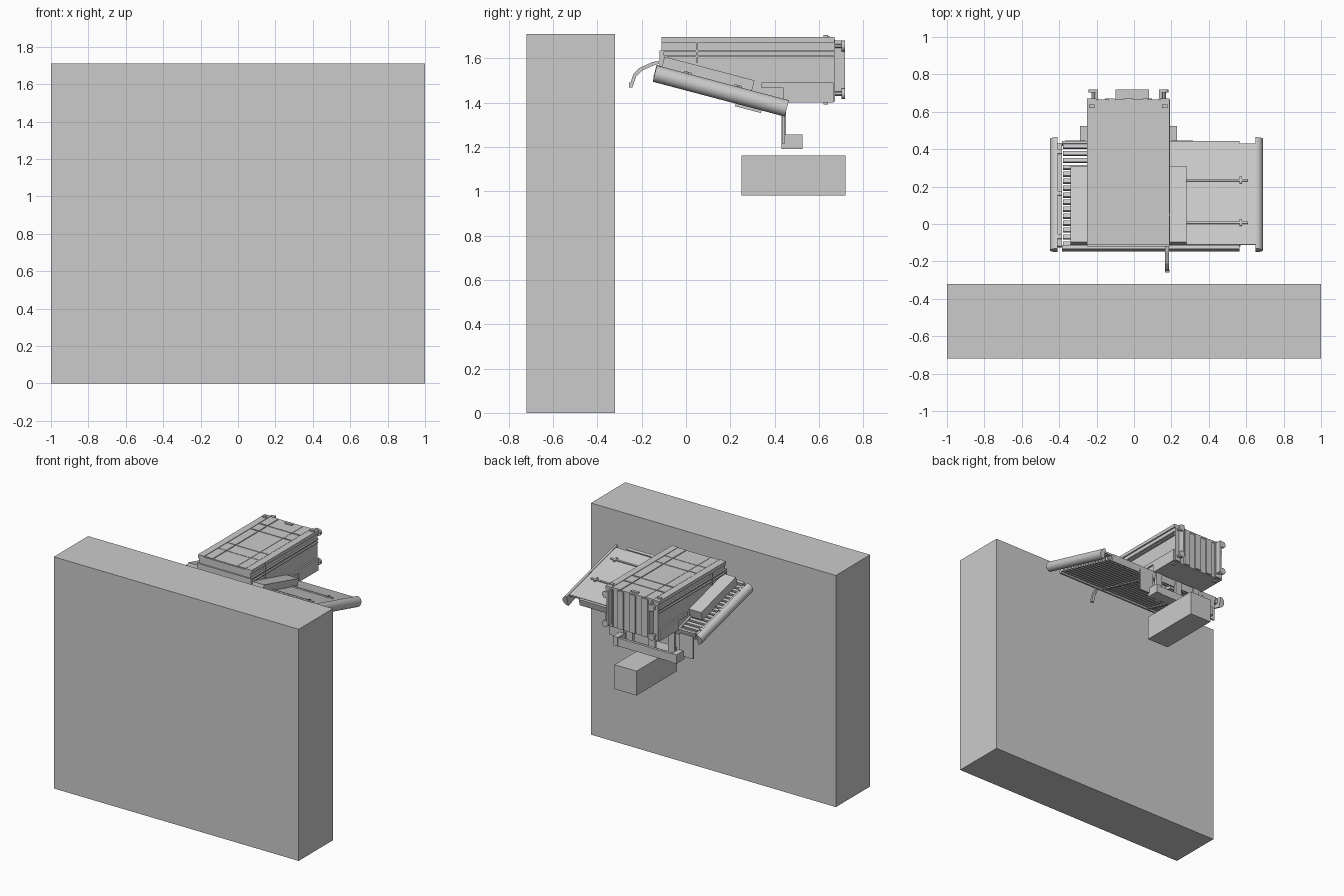
import bpy, bmesh, math
from mathutils import Matrix, Vector

TILT = Matrix.Translation((0, 0.157, 1.452)) @ Matrix.Rotation(math.radians(-14.8), 4, 'X')


def finish(name, bm, mat=None, smooth=False):
    if mat:
        bm.transform(mat)
    bmesh.ops.recalc_face_normals(bm, faces=bm.faces)
    me = bpy.data.meshes.new(name)
    bm.to_mesh(me)
    bm.free()
    ob = bpy.data.objects.new(name, me)
    bpy.context.collection.objects.link(ob)
    if smooth:
        bpy.ops.object.select_all(action='DESELECT')
        ob.select_set(True)
        bpy.context.view_layer.objects.active = ob
        bpy.ops.object.shade_smooth_by_angle()
    return ob


def add_box(bm, x0, x1, y0, y1, z0, z1):
    m = Matrix.Translation(((x0 + x1) / 2, (y0 + y1) / 2, (z0 + z1) / 2))
    bmesh.ops.create_cube(bm, size=1, matrix=m @ Matrix.Diagonal((x1 - x0, y1 - y0, z1 - z0, 1)))


def boxes(name, items, mat=None):
    bm = bmesh.new()
    for b in items:
        add_box(bm, *b)
    return finish(name, bm, mat)


def prism(name, pts, vec, mat=None, smooth=False):
    bm = bmesh.new()
    f = bm.faces.new([bm.verts.new(p) for p in pts])
    r = bmesh.ops.extrude_face_region(bm, geom=[f])
    bmesh.ops.translate(bm, vec=Vector(vec),
                        verts=[v for v in r['geom'] if isinstance(v, bmesh.types.BMVert)])
    return finish(name, bm, mat, smooth)


# wall and the separate low block
boxes("wall", [(-1, 1, -0.72, -0.32, 0, 1.71)])
boxes("low_block", [(-0.10, 0.08, 0.25, 0.72, 0.98, 1.16)])

# main housing: side profile with sloped underside
side = [(-0.11, 1.688), (0.66, 1.688), (0.66, 1.40), (0.46, 1.40), (-0.11, 1.57)]
prism("housing", [(-0.24, y, z) for y, z in side], (0.42, 0, 0))

# top corner rails, roof panels and hatch
boxes("top_rails", [(-0.25, -0.20, -0.11, 0.67, 1.67, 1.695),
                    (0.14, 0.19, -0.11, 0.67, 1.67, 1.695)])
roof = []
for y0, y1 in ((-0.105, 0.05), (0.054, 0.157), (0.163, 0.425), (0.435, 0.525), (0.535, 0.665)):
    roof += [(-0.197, -0.133, y0, y1, 1.68, 1.694), (-0.128, 0.067, y0, y1, 1.68, 1.692),
             (0.072, 0.137, y0, y1, 1.68, 1.694)]
boxes("roof_panels", roof)
boxes("roof_handle", [(-0.06, 0.0, 0.627, 0.648, 1.69, 1.70)])

# side trim: long ledges, lower skirts and front posts
trim = []
for x0, x1 in ((-0.252, -0.235), (0.175, 0.192)):
    trim += [(x0, x1, -0.11, 0.665, 1.605, 1.612), (x0, x1, -0.11, 0.665, 1.628, 1.636),
             (x0, x1, 0.34, 0.665, 1.465, 1.49), (x0, x1, 0.44, 0.665, 1.40, 1.465),
             (x0, x1, 0.045, 0.055, 1.58, 1.695)]
boxes("side_trim", trim)

# rear face strips, fins and corner knobs
boxes("rear_strips", [(x, x + 0.05, 0.655, 0.672, 1.405, 1.685)
                      for x in (-0.24, -0.155, -0.055, 0.045, 0.13)])
boxes("rear_fins", [(x, x + 0.012, 0.66, 0.718, 1.43, 1.68) for x in (-0.205, 0.135)])
bm = bmesh.new()
for x in (-0.218, 0.16):
    for z in (1.44, 1.655):
        m = Matrix.Translation((x, 0.71, z)) @ Matrix.Rotation(math.pi / 2, 4, 'X')
        bmesh.ops.create_cone(bm, cap_ends=True, segments=16, radius1=0.024, radius2=0.024,
                              depth=0.016, matrix=m)
        m = Matrix.Translation((x, 0.685, z)) @ Matrix.Rotation(math.pi / 2, 4, 'X')
        bmesh.ops.create_cone(bm, cap_ends=True, segments=12, radius1=0.01, radius2=0.01,
                              depth=0.05, matrix=m)
finish("rear_knobs", bm, smooth=True)
boxes("housing_feet", [(x, x + 0.03, 0.62, 0.64, z, z + 0.012)
                       for x in (-0.24, 0.15) for z in (1.39, 1.692)])

# tilted tray: slats across, frame rails, sliding plate
boxes("tray_slats", [(-0.38, 0.57, -0.285 + i * 0.0385, -0.263 + i * 0.0385, -0.01, 0.018)
                     for i in range(15)], TILT)
boxes("tray_rails", [(-0.385, 0.565, -0.31, -0.288, -0.02, 0.04),
                     (-0.385, 0.565, 0.275, 0.29, -0.02, 0.03),
                     (-0.415, -0.385, -0.29, 0.28, -0.01, 0.025),
                     (-0.25, -0.23, -0.29, 0.28, -0.015, 0.025),
                     (0.17, 0.19, -0.29, 0.28, -0.015, 0.025)], TILT)
boxes("sliding_plate", [(0.18, 0.66, -0.285, 0.275, 0.02, 0.034)], TILT)
boxes("tray_block", [(-0.34, 0.28, -0.285, 0.135, 0.02, 0.085)], TILT)

# slide guides with end clips on the plate
guides = []
for v in (-0.165, 0.07):
    guides += [(0.28, 0.61, v - 0.006, v + 0.006, 0.03, 0.042),
               (0.565, 0.578, v - 0.018, v + 0.018, 0.03, 0.046)]
boxes("slide_guides", guides, TILT)
boxes("left_hinges", [(-0.41, -0.385, v - 0.012, v + 0.012, 0.02, 0.034)
                      for v in (-0.24, 0.0, 0.23)], TILT)
boxes("under_mount", [(0.0, 0.13, 0.08, 0.2, -0.05, 0.0),
                      (-0.06, 0.0, 0.12, 0.26, -0.03, 0.0)], TILT)

# half-round bumpers on both tray edges
for name, x, s in (("right_bumper", 0.65, 1), ("left_bumper", -0.41, -1)):
    pts = []
    for i in range(17):
        a = -math.pi / 2 + math.pi * i / 16
        pts.append((x + s * 0.039 * math.cos(a), -0.308, 0.038 * math.sin(a)))
    prism(name, pts, (0, 0.616, 0), TILT, True)

# rear hanging bracket: hangers, cross bar and side plates
boxes("bracket_hangers", [(x, x + 0.05, 0.43, 0.45, 1.19, 1.41) for x in (-0.22, -0.06, 0.12)])
boxes("bracket_bar", [(-0.285, 0.225, 0.435, 0.52, 1.19, 1.215),
                      (-0.285, 0.225, 0.50, 0.52, 1.19, 1.25),
                      (-0.29, -0.25, 0.43, 0.525, 1.19, 1.256),
                      (0.19, 0.23, 0.43, 0.525, 1.19, 1.256)])
boxes("bracket_plates", [(-0.37, -0.26, 0.434, 0.446, 1.215, 1.38),
                         (0.20, 0.315, 0.434, 0.446, 1.215, 1.38)])

# front hook arm
hook = [(-0.11, 1.59), (-0.15, 1.583), (-0.21, 1.556), (-0.237, 1.53), (-0.252, 1.485)]
low = [(y + 0.012, z - 0.012) for y, z in reversed(hook)]
prism("front_hook", [(0.167, y, z) for y, z in hook + low], (0.02, 0, 0))
boxes("hook_tip", [(0.165, 0.189, -0.258, -0.242, 1.467, 1.49)])
boxes("front_lip", [(-0.25, 0.19, -0.12, -0.10, 1.55, 1.635)])
